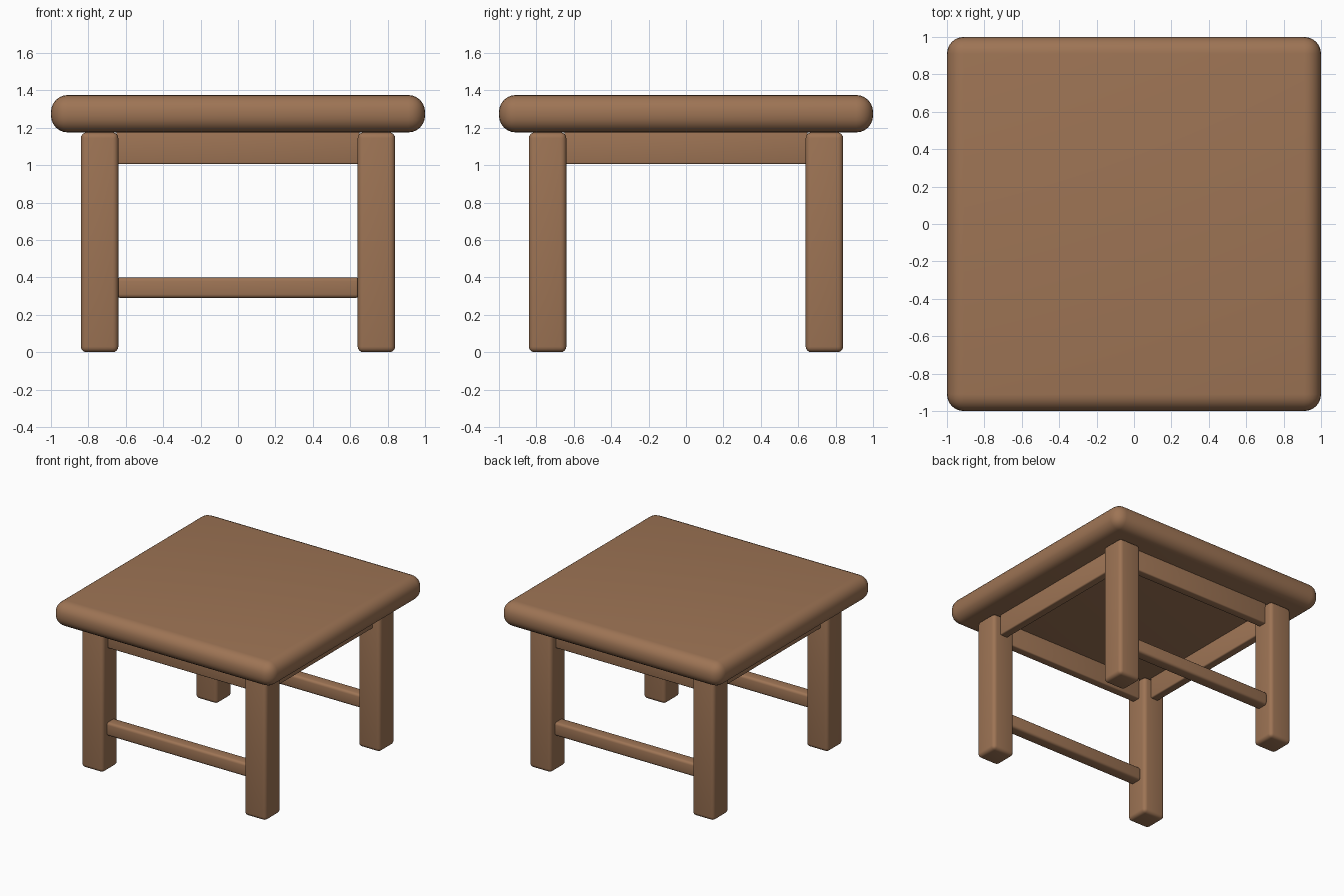
import bpy
import bmesh
from mathutils import Matrix

cube = bpy.data.objects.get("Cube")
if cube:
    bpy.data.objects.remove(cube, do_unlink=True)

# One warm wood colour for everything
wood = bpy.data.materials.new("brown wood")
wood.use_nodes = True
colour = (0.34, 0.175, 0.09, 1)
wood.diffuse_color = colour
wood.node_tree.nodes["Principled BSDF"].inputs["Base Color"].default_value = colour


def rounded_box(name, centre, size, radius, segments):
    """Box with rounded edges, smooth shaded."""
    bm = bmesh.new()
    bmesh.ops.create_cube(bm, size=1, matrix=Matrix.Diagonal((*size, 1)))
    bmesh.ops.bevel(bm, geom=bm.edges[:], offset=radius, segments=segments,
                    profile=0.5, affect='EDGES')
    mesh = bpy.data.meshes.new(name)
    bm.to_mesh(mesh)
    bm.free()
    mesh.materials.append(wood)
    obj = bpy.data.objects.new(name, mesh)
    obj.location = centre
    bpy.context.collection.objects.link(obj)
    bpy.ops.object.select_all(action='DESELECT')
    obj.select_set(True)
    bpy.context.view_layer.objects.active = obj
    bpy.ops.object.shade_smooth_by_angle()
    return obj


LEG = 0.74      # leg centre distance from the middle
SPAN = 1.3      # rail length between the legs
UNDER = 1.175   # underside of the top

# Thick, rounded table top
rounded_box("table_top", (0, 0, UNDER + 0.1), (2, 2, 0.2), 0.09, 6)

# Four square legs
for y, end in ((-LEG, "front"), (LEG, "back")):
    for x, side in ((-LEG, "right"), (LEG, "left")):
        rounded_box(f"{end}_{side}_leg", (x, y, UNDER / 2),
                    (0.2, 0.2, UNDER), 0.03, 4)

# Apron rails on all four sides, stretchers at the front and back only
apron_z = 1.095
for s, end, side in ((-1, "front", "right"), (1, "back", "left")):
    rounded_box(f"{end}_apron", (0, s * LEG, apron_z), (SPAN, 0.07, 0.18), 0.01, 3)
    rounded_box(f"{side}_apron", (s * LEG, 0, apron_z), (0.07, SPAN, 0.18), 0.01, 3)
    rounded_box(f"{end}_stretcher", (0, s * LEG, 0.345), (SPAN, 0.1, 0.11), 0.02, 3)
